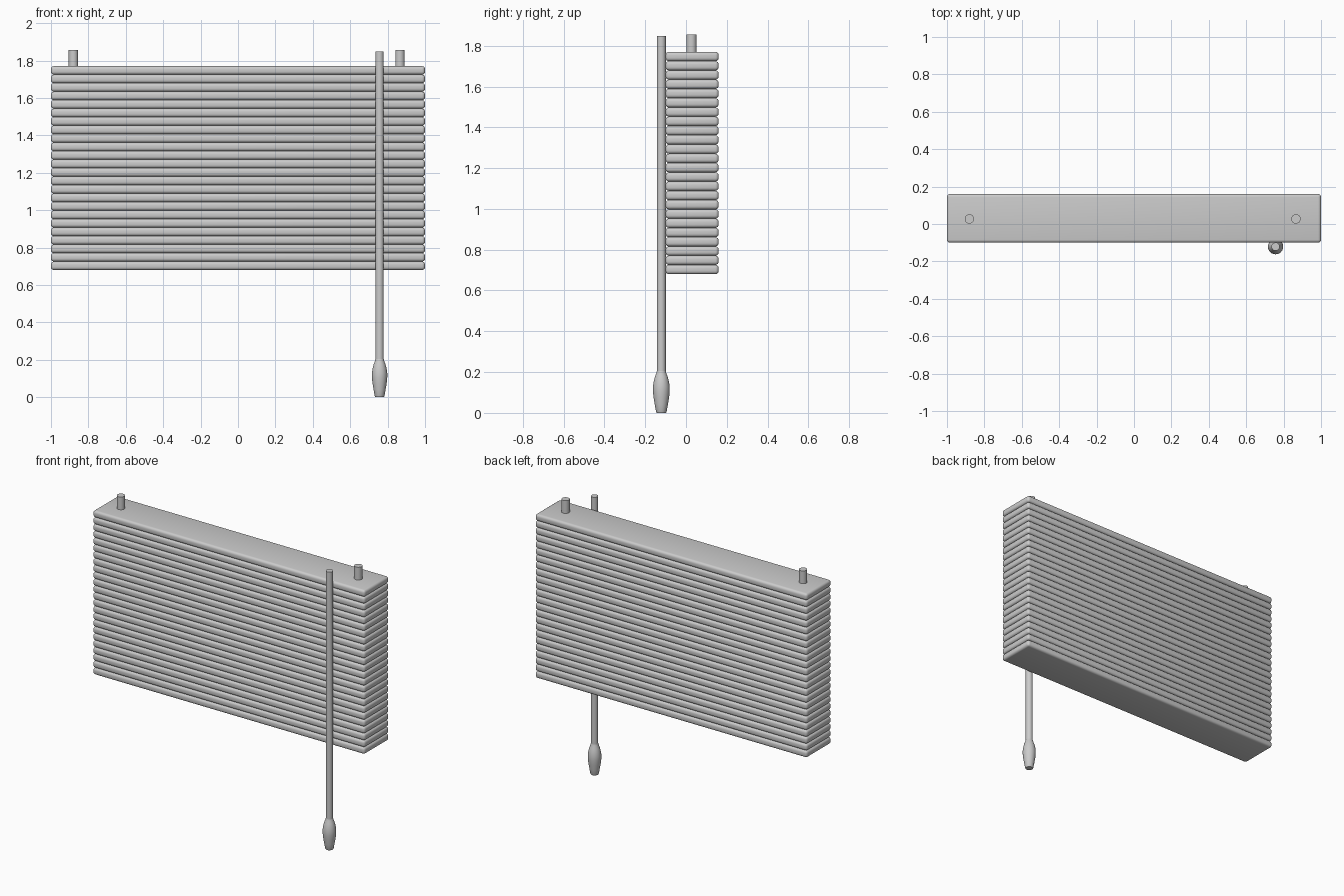
import bpy, bmesh, math

cube = bpy.data.objects.get("Cube")
if cube:
    bpy.data.objects.remove(cube, do_unlink=True)

grey = bpy.data.materials.new("neutral grey")
grey.use_nodes = True
color = (0.6, 0.6, 0.6, 1)
grey.diffuse_color = color
grey.node_tree.nodes["Principled BSDF"].inputs["Base Color"].default_value = color


def smooth(obj, angle):
    bpy.ops.object.select_all(action="DESELECT")
    obj.select_set(True)
    bpy.context.view_layer.objects.active = obj
    bpy.ops.object.shade_smooth_by_angle(angle=math.radians(angle))


def finish(name, bm, location, angle=40):
    bmesh.ops.recalc_face_normals(bm, faces=bm.faces)
    mesh = bpy.data.meshes.new(name)
    bm.to_mesh(mesh)
    bm.free()
    mesh.materials.append(grey)
    obj = bpy.data.objects.new(name, mesh)
    obj.location = location
    bpy.context.collection.objects.link(obj)
    smooth(obj, angle)
    return obj


def turned(name, profile, location, sides=24):
    """Closed solid of revolution from (radius, height) rings."""
    bm = bmesh.new()
    rings = []
    for r, z in profile:
        rings.append([bm.verts.new((r * math.cos(math.tau * i / sides),
                                    r * math.sin(math.tau * i / sides), z))
                      for i in range(sides)])
    for low, high in zip(rings, rings[1:]):
        for i in range(sides):
            j = (i + 1) % sides
            bm.faces.new((low[i], low[j], high[j], high[i]))
    bm.faces.new(rings[0])
    bm.faces.new(rings[-1])
    return finish(name, bm, location)


# Stack of closed slats with rounded edges
count, bottom, top = 24, 0.68, 1.77
pitch = (top - bottom) / count
for n in range(count):
    bm = bmesh.new()
    bmesh.ops.create_cube(bm, size=1)
    bmesh.ops.scale(bm, vec=(2, 0.26, pitch), verts=bm.verts)
    bmesh.ops.bevel(bm, geom=bm.edges[:], offset=0.016, segments=4,
                    profile=0.5, affect="EDGES")
    finish(f"slat_{n + 1}", bm, (0, 0.03, bottom + pitch * (n + 0.5)), 35)

# Mounting pegs on the top slat
for side, x in (("right", -0.88), ("left", 0.866)):
    turned(f"{side}_mounting_peg", [(0.025, 0), (0.025, 0.105)], (x, 0.027, 1.75))

# Tilt wand hanging in front, with a swollen handle
turned("tilt_wand", [(0.022, 0.17), (0.022, 1.848)], (0.757, -0.121, 0))
turned("wand_handle",
       [(0.023, 0), (0.026, 0.006), (0.032, 0.04), (0.038, 0.075), (0.041, 0.105),
        (0.041, 0.13), (0.037, 0.155), (0.031, 0.178), (0.025, 0.193), (0.022, 0.205)],
       (0.757, -0.121, 0))
